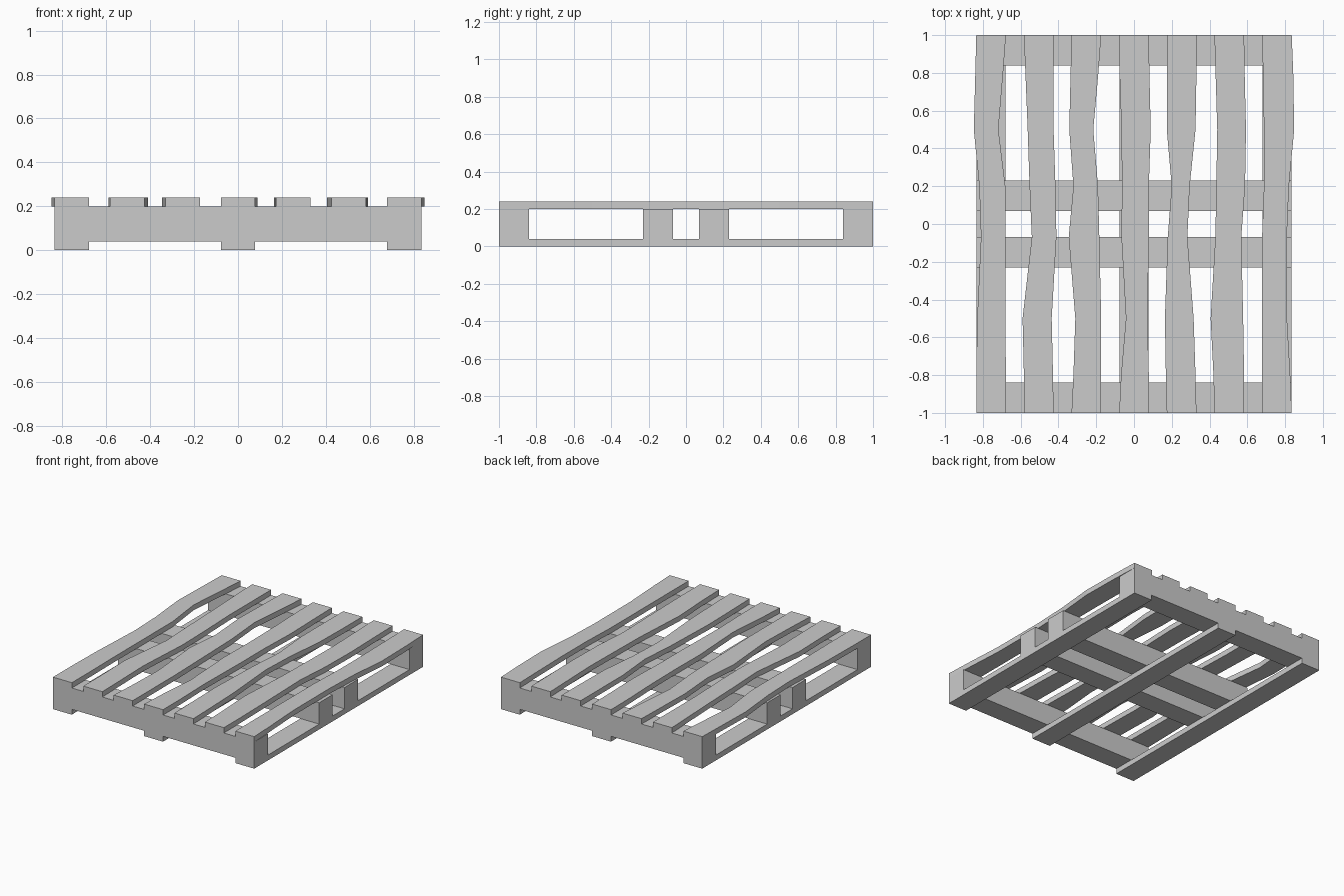
import bpy, bmesh

if "Cube" in bpy.data.objects:
    bpy.data.objects.remove(bpy.data.objects["Cube"])

HALF_W, BOARD_W = 0.835, 0.157
T, BEARER_TOP, TOP = 0.04, 0.2, 0.24


def prism(name, outline, z0, z1):
    """Extrude a flat xy outline from z0 to z1."""
    me = bpy.data.meshes.new(name)
    bm = bmesh.new()
    face = bm.faces.new([bm.verts.new((x, y, z0)) for x, y in outline])
    ext = bmesh.ops.extrude_face_region(bm, geom=[face])["geom"]
    bmesh.ops.translate(bm, vec=(0, 0, z1 - z0),
                        verts=[v for v in ext if isinstance(v, bmesh.types.BMVert)])
    bmesh.ops.recalc_face_normals(bm, faces=bm.faces)
    bm.to_mesh(me)
    bm.free()
    ob = bpy.data.objects.new(name, me)
    bpy.context.collection.objects.link(ob)
    return ob


def box(name, x0, x1, y0, y1, z0, z1):
    return prism(name, [(x0, y0), (x1, y0), (x1, y1), (x0, y1)], z0, z1)


# cross bearers
for i, y in enumerate((-0.92, -0.15, 0.15, 0.92)):
    box(f"bearer_{i + 1}", -HALF_W, HALF_W, y - 0.08, y + 0.08, T, BEARER_TOP)

# bottom runners
for i, x in enumerate((-0.757, 0, 0.757)):
    box(f"bottom_runner_{i + 1}", x - 0.078, x + 0.078, -1, 1, 0, T)

# warped top slats: edge shifts (hundredths) of left and right side at each station
STATIONS = (1, 0.8, 0.5, 0.2, -0.07, -0.5, -0.8, -1)
WARP = [
    ((-.5, -1.3, 1.6, 2.5, .5, 0), (-1.5, -4, -.3, -.3, -.3, 0)),
    ((.8, 2, 3, 4.2, -.7, 0), (0, 0, 1, 1.5, -1, -.3)),
    ((-.5, -1.2, 1, -1.5, 2, 1), (-1.5, -4.2, -1.7, -1, 0, 0)),
    ((.2, 1.2, 1.5, 1.2, 3.6, 1), (.3, 1, 0, 0, -.7, 0)),
    ((0, 0, 2.6, .5, -1, -.5), (0, -.5, -3.6, -4.8, -1.5, -.5)),
    ((.6, 1.5, 1, .5, -2, -.5), (.3, 1, .5, -1.5, -.5, 0)),
    ((.5, 1, 1, 0, 0, 0), (.8, 1.3, -1.5, -2.6, -2.5, -.8)),
]
for i, (left, right) in enumerate(WARP):
    x0 = -HALF_W + i * (2 * HALF_W - BOARD_W) / 6
    edge = lambda x, w: [(x + d / 100, y) for d, y in zip((0, *w, 0), STATIONS)]
    outline = edge(x0, left) + edge(x0 + BOARD_W, right)[::-1]
    prism(f"top_slat_{i + 1}", outline, BEARER_TOP, TOP)
